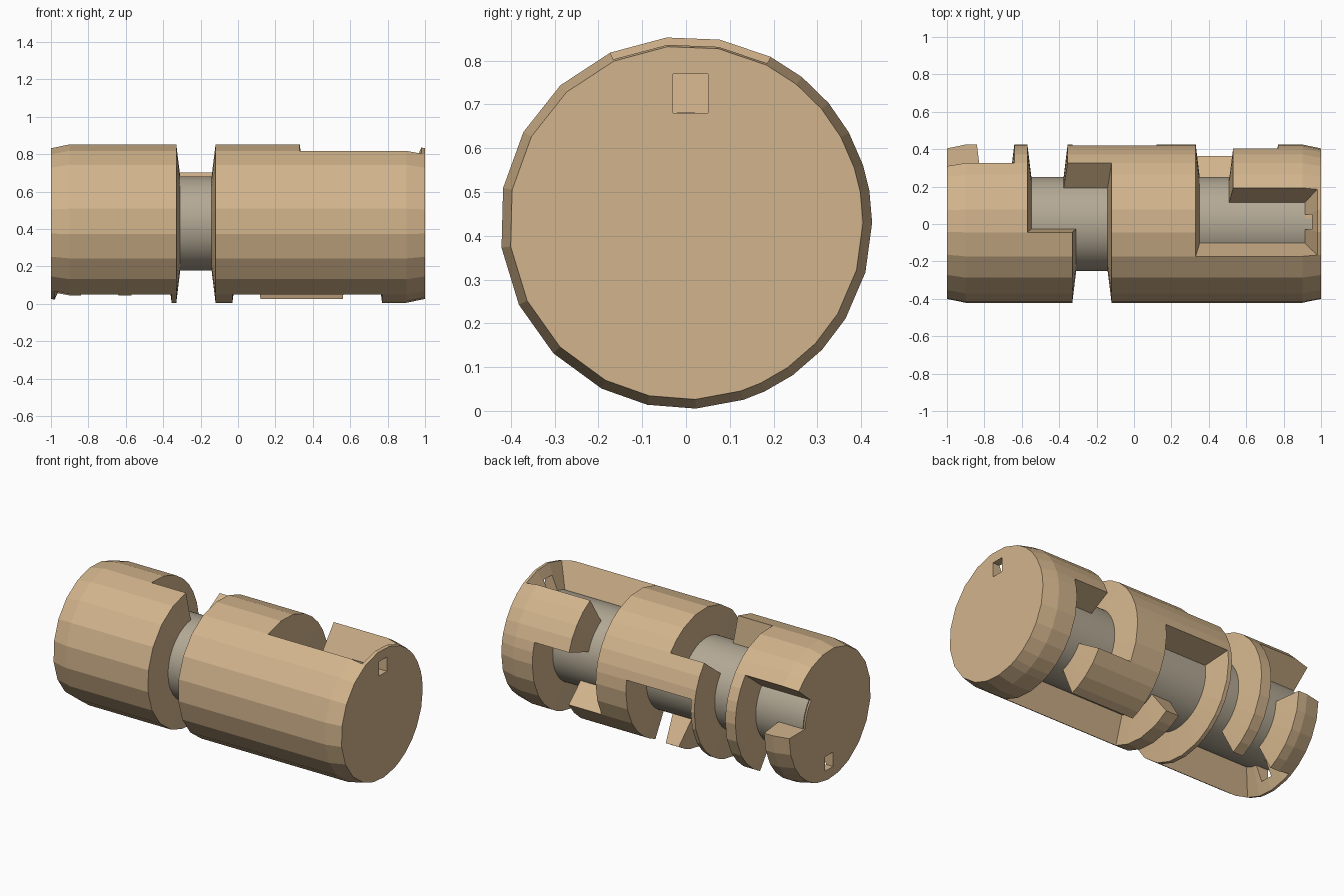
import bpy, bmesh, math

if "Cube" in bpy.data.objects:
    bpy.data.objects.remove(bpy.data.objects["Cube"])

R_OUT, R_END, R_IN, ZC = 0.425, 0.404, 0.245, 0.43


def material(name, rgb):
    m = bpy.data.materials.new(name)
    m.diffuse_color = (*rgb, 1)
    m.use_nodes = True
    m.node_tree.nodes["Principled BSDF"].inputs["Base Color"].default_value = m.diffuse_color
    return m


tan = material("warm tan", (0.645, 0.456, 0.262))
grey = material("stone grey", (0.45, 0.395, 0.30))

# Maze channels cut into the drum: x from, x to, angle from, angle to
# (angle around x: 0 = back, 90 = top, 180 = front, 270 = bottom)
CHANNELS = [
    (-1.00, -0.64, 0, 40),        # open entry
    (-0.84, -0.64, -117, 40),
    (-0.98, -0.355, -117, -65),   # bottom crossing with dead end
    (-0.57, -0.355, -117, 96),
    (-0.57, -0.12, 40, 96),       # top crossing
    (-0.33, -0.12, 40, 370),      # long ring around the front
    (-0.33, 0.12, -55, 10),
    (-0.03, 0.12, -117, 10),
    (-0.03, 0.77, -117, -72),
    (0.56, 0.77, -117, 18),
    (0.33, 0.77, -31, 18),
    (0.33, 0.53, -31, 114),
    (0.33, 0.98, 63, 114),        # top end channel
]


def carved(x, a):
    return any(x0 < x < x1 and (a - a0) % 360 < a1 - a0
               for x0, x1, a0, a1 in CHANNELS)


# Grid lines along the length and around the drum
xs = sorted({-1, -0.9, 0.9, 1} | {c[0] for c in CHANNELS} | {c[1] for c in CHANNELS})
breaks = sorted({a % 360 for c in CHANNELS for a in c[2:]})
angles = []
for a, b in zip(breaks, breaks[1:] + [breaks[0] + 360]):
    n = math.ceil((b - a) / 19)
    angles += [a + (b - a) * k / n for k in range(n)]
NX, NA = len(xs) - 1, len(angles)
nxt = angles[1:] + [angles[0] + 360]
cut = [[carved((xs[i] + xs[i + 1]) / 2, (angles[j] + nxt[j]) / 2)
        for j in range(NA)] for i in range(NX)]

# Maze drum
bm = bmesh.new()
cache = {}


def vert(i, j, low):
    j %= NA
    key = (i, j, low)
    if key not in cache:
        x = xs[i]
        t = min(max((abs(x) - 0.9) / 0.1, 0), 1)
        r = R_IN if low else R_OUT + (R_END - R_OUT) * t
        if low and 0 < i < NX:    # sloped channel walls
            side = sum(cut[i][k] - cut[i - 1][k] for k in (j - 1, j))
            d = 0.07 if abs(x) == 0.98 else 0.022
            x += d * ((side > 0) - (side < 0))
        a = math.radians(angles[j])
        cache[key] = bm.verts.new((x, r * math.cos(a), ZC + r * math.sin(a)))
    return cache[key]


def wall(p, q):
    bm.faces.new([vert(*p, False), vert(*q, False), vert(*q, True), vert(*p, True)])


for i in range(NX):
    for j in range(NA):
        c = cut[i][j]
        bm.faces.new([vert(i, j, c), vert(i + 1, j, c),
                      vert(i + 1, j + 1, c), vert(i, j + 1, c)])
        if c != cut[i][j - 1]:
            wall((i, j), (i + 1, j))
        if i and c != cut[i - 1][j]:
            wall((i, j), (i, j + 1))
for i, col in ((0, 0), (NX, NX - 1)):     # end caps
    loop = []
    for j in range(NA):
        loop.append(vert(i, j, cut[col][j - 1]))
        if cut[col][j] != cut[col][j - 1]:
            loop.append(vert(i, j, cut[col][j]))
    bm.faces.new(loop)
bmesh.ops.recalc_face_normals(bm, faces=bm.faces)
me = bpy.data.meshes.new("maze_drum")
bm.to_mesh(me)
bm.free()
me.materials.append(tan)
drum = bpy.data.objects.new("maze_drum", me)
bpy.context.collection.objects.link(drum)

# Square peg holes through both end walls
for s in (1, -1):
    bpy.ops.mesh.primitive_cube_add(size=1, location=(s * 0.98, 0.01, ZC + s * 0.295))
    cutter = bpy.context.object
    cutter.name = "hole_cutter"
    cutter.scale = (0.2, 0.08, 0.09)
    cutter.hide_render = True
    bpy.context.view_layer.objects.active = drum
    mod = drum.modifiers.new("hole", 'BOOLEAN')
    mod.operation, mod.solver, mod.object = 'DIFFERENCE', 'EXACT', cutter
    bpy.ops.object.modifier_apply(modifier=mod.name)
    bpy.data.objects.remove(cutter)
drum.data.materials.clear()
drum.data.materials.append(tan)
for p in drum.data.polygons:
    p.material_index = 0

# Smooth core forming the channel floors
bpy.ops.mesh.primitive_cylinder_add(vertices=64, radius=0.252, depth=1.94,
                                    location=(-0.02, 0, ZC), rotation=(0, math.pi / 2, 0))
core = bpy.context.object
core.name = "core"
core.data.materials.append(grey)
bpy.ops.object.shade_smooth_by_angle(angle=math.radians(40))
